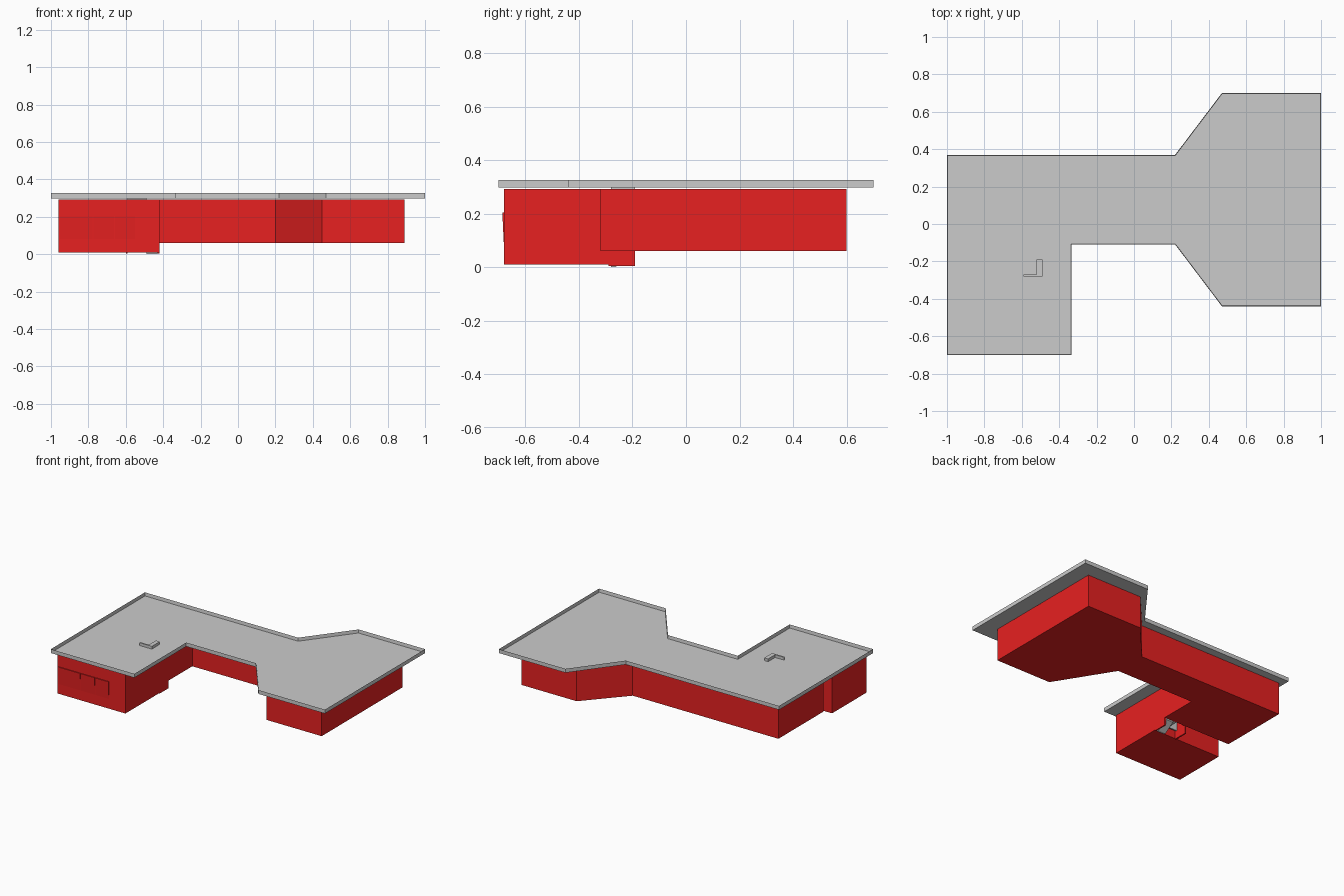
import bpy, bmesh

if "Cube" in bpy.data.objects:
    bpy.data.objects.remove(bpy.data.objects["Cube"])

red = bpy.data.materials.new("red_wall")
red.diffuse_color = (0.8, 0.015, 0.015, 1)
red.use_nodes = True
red.node_tree.nodes["Principled BSDF"].inputs["Base Color"].default_value = red.diffuse_color


def finish(bm, name, mat=None):
    bmesh.ops.recalc_face_normals(bm, faces=bm.faces)
    me = bpy.data.meshes.new(name)
    bm.to_mesh(me)
    bm.free()
    ob = bpy.data.objects.new(name, me)
    bpy.context.collection.objects.link(ob)
    if mat:
        me.materials.append(mat)
    return ob


def extrude(bm, pts, vec):
    """Extrude a closed outline along vec; returns the end face."""
    base = bm.faces.new([bm.verts.new(p) for p in pts])
    geom = bmesh.ops.extrude_face_region(bm, geom=[base], use_keep_orig=True)["geom"]
    bmesh.ops.translate(bm, verts=[g for g in geom if isinstance(g, bmesh.types.BMVert)], vec=vec)
    return next(g for g in geom if isinstance(g, bmesh.types.BMFace))


def slab(name, outline, z0, z1, mat=None):
    bm = bmesh.new()
    extrude(bm, [(x, y, z0) for x, y in outline], (0, 0, z1 - z0))
    return finish(bm, name, mat)


def profile_x(name, outline, x0, x1, mat=None):
    """Side profile in y, z swept along x."""
    bm = bmesh.new()
    extrude(bm, [(x0, y, z) for y, z in outline], (x1 - x0, 0, 0))
    return finish(bm, name, mat)


def rect(x0, x1, y0, y1):
    return [(x0, y0), (x1, y0), (x1, y1), (x0, y1)]


# Roof tray: flat deck with a thin upright rim
roof = [(-1, -0.7), (-0.335, -0.7), (-0.335, -0.11), (0.22, -0.11), (0.47, -0.44),
        (1, -0.44), (1, 0.7), (0.47, 0.7), (0.22, 0.37), (-1, 0.37)]
bm = bmesh.new()
top = extrude(bm, [(x, y, 0.298) for x, y in roof], (0, 0, 0.028))
bmesh.ops.recalc_face_normals(bm, faces=bm.faces)
bmesh.ops.inset_region(bm, faces=[top], thickness=0.003, use_even_offset=True)
bmesh.ops.translate(bm, verts=top.verts[:], vec=(0, 0, -0.024))
finish(bm, "roof_tray")

# Main storey: west room, corridor and flared east wing
main = [(-0.96, -0.19), (-0.42, -0.19), (-0.42, 0.08), (0.20, 0.08), (0.45, -0.32),
        (0.89, -0.32), (0.89, 0.60), (0.45, 0.60), (0.20, 0.32), (-0.96, 0.32)]
slab("main_storey", main, 0.06, 0.293, red)

# Lower front block, separated from the main storey by the stairwell
slab("lower_block", rect(-0.96, -0.42, -0.68, -0.29), 0.01, 0.293, red)
slab("stairwell_east_wall", rect(-0.43, -0.42, -0.29, -0.19), 0.005, 0.293, red)
slab("stairwell_west_wall", rect(-0.60, -0.59, -0.29, -0.19), 0.005, 0.293, red)

# Grey L-shaped stairwell partition, showing just above the roof deck
slab("stair_partition", [(-0.59, -0.28), (-0.49, -0.28), (-0.49, -0.19), (-0.52, -0.19),
                         (-0.52, -0.27), (-0.59, -0.27)], 0.06, 0.322)

# Stair flight climbing to the main storey
steps, y0, run, rise = 6, -0.28, 0.015, 0.01
flight = [(y0, 0.0)]
for i in range(steps):
    flight += [(y0 + i * run, (i + 1) * rise), (y0 + (i + 1) * run, (i + 1) * rise)]
flight += [(y0 + steps * run, (steps - 1) * rise), (y0 + run, 0.0)]
profile_x("stair_flight", flight, -0.49, -0.43)

# Tilted window panels on the front face
edges = [-0.955, -0.775, -0.66, -0.55]
for i, (a, b) in enumerate(zip(edges, edges[1:])):
    profile_x(f"window_panel_{i + 1}", [(-0.679, 0.06), (-0.686, 0.205), (-0.679, 0.205)],
              a + 0.002, b - 0.002, red)
